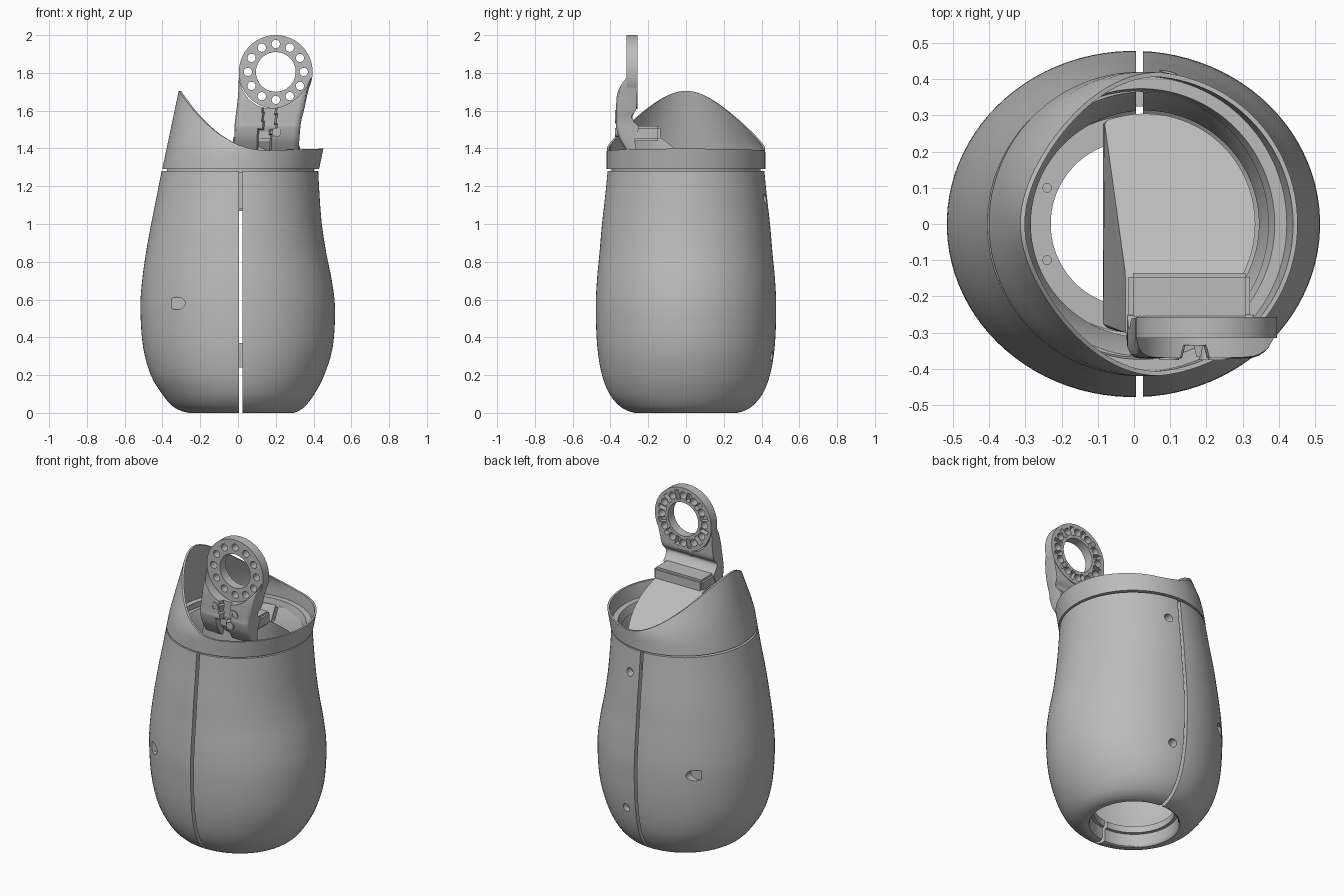
import bpy, bmesh
from math import sin, cos, pi, sqrt
from mathutils import Matrix, Vector

if "Cube" in bpy.data.objects:
    bpy.data.objects.remove(bpy.data.objects["Cube"], do_unlink=True)

grey = bpy.data.materials.new("plain_grey")
grey.use_nodes = True
grey.diffuse_color = (0.5, 0.5, 0.5, 1)
grey.node_tree.nodes["Principled BSDF"].inputs["Base Color"].default_value = (0.5, 0.5, 0.5, 1)


def finish(bm, name):
    bmesh.ops.recalc_face_normals(bm, faces=bm.faces)
    mesh = bpy.data.meshes.new(name)
    bm.to_mesh(mesh)
    bm.free()
    mesh.materials.append(grey)
    ob = bpy.data.objects.new(name, mesh)
    bpy.context.collection.objects.link(ob)
    return ob


def activate(ob):
    bpy.ops.object.select_all(action='DESELECT')
    ob.select_set(True)
    bpy.context.view_layer.objects.active = ob


def smooth(ob):
    activate(ob)
    bpy.ops.object.shade_smooth_by_angle()


def skin(name, rings, closed):
    """Join rings of points with quads; closed makes a tube wall, else cap the ends."""
    bm = bmesh.new()
    loops = [[bm.verts.new(p) for p in ring] for ring in rings]
    n = len(loops[0])
    pairs = list(zip(loops, loops[1:]))
    if closed:
        pairs.append((loops[-1], loops[0]))
    else:
        for a in (loops[0], loops[-1]):
            for i in range(n // 2 - 1):
                bm.faces.new((a[i], a[i + 1], a[n - 2 - i], a[n - 1 - i]))
    for a, b in pairs:
        for i in range(n):
            j = (i + 1) % n
            bm.faces.new((a[i], a[j], b[j], b[i]))
    return finish(bm, name)


def oval(z, xl, xr, ry, n=96):
    angles = [2 * pi * (i + 0.5) / n for i in range(n)]
    return [((xl + xr) / 2 + (xr - xl) / 2 * cos(t), ry * sin(t), z) for t in angles]


def refine(rows, steps=4):
    """Smooth curve through the rows."""
    out = []
    for i in range(len(rows) - 1):
        p = [Vector(rows[max(0, min(len(rows) - 1, i + k))]) for k in (-1, 0, 1, 2)]
        for s in range(steps):
            t = s / steps
            out.append(0.5 * (2 * p[1] + (p[2] - p[0]) * t
                              + (2 * p[0] - 5 * p[1] + 4 * p[2] - p[3]) * t ** 2
                              + (3 * p[1] - p[0] - 3 * p[2] + p[3]) * t ** 3))
    return out + [Vector(rows[-1])]


def add_box(bm, x0, x1, y0, y1, z0, z1):
    size = Matrix.Diagonal((x1 - x0, y1 - y0, z1 - z0, 1))
    place = Matrix.Translation(((x0 + x1) / 2, (y0 + y1) / 2, (z0 + z1) / 2))
    bmesh.ops.create_cube(bm, size=1, matrix=place @ size)


def add_rod(bm, x, z, y0, y1, r, squash=1.0, n=32):
    """Cylinder lying along y."""
    m = (Matrix.Translation((x, (y0 + y1) / 2, z)) @ Matrix.Diagonal((1, 1, squash, 1))
         @ Matrix.Rotation(pi / 2, 4, 'X'))
    bmesh.ops.create_cone(bm, cap_ends=True, segments=n, radius1=r, radius2=r,
                          depth=abs(y1 - y0), matrix=m)


def carve(ob, bm):
    cutter = finish(bm, "cutter")
    cutter.hide_render = True
    mod = ob.modifiers.new("carve", 'BOOLEAN')
    mod.operation, mod.solver, mod.object = 'DIFFERENCE', 'EXACT', cutter
    activate(ob)
    bpy.ops.object.modifier_apply(modifier=mod.name)
    bpy.data.objects.remove(cutter, do_unlink=True)


# Body shells: outer rows of height, right edge, left edge, half depth
outer = refine([(0, -.26, .295, .27), (.012, -.305, .325, .312), (.04, -.352, .36, .356),
                (.1, -.402, .405, .405), (.2, -.462, .457, .445), (.35, -.503, .502, .47),
                (.55, -.517, .514, .478), (.7, -.508, .497, .472), (.85, -.487, .467, .458),
                (1, -.46, .444, .445), (1.15, -.43, .432, .428), (1.28, -.405, .425, .415)])
neck = [(1.28, -.33, .385, .365), (1.18, -.285, .345, .313), (1.08, -.285, .345, .313)]
inner = [(z, a + .05, b - .05, d - .05) for z, a, b, d in reversed(outer) if .2 <= z < 1.06]
base = [(z, -r, r, r) for z, r in ((.12, .3), (.12, .23), (.08, .23), (.08, .25),
                                   (.02, .25), (.005, .255))]
body = skin("body_shells", [oval(*row) for row in list(outer) + neck + inner + base], True)

# Seam between the halves and blind screw holes
bm = bmesh.new()
add_box(bm, .005, .025, -.7, .7, -.1, 1.4)
for side in (-1, 1):
    add_rod(bm, -.325, .58, side * .6, side * .35, .045, .72)
    bmesh.ops.create_cone(bm, cap_ends=True, segments=16, radius1=.012, radius2=.012, depth=.03,
                          matrix=Matrix.Translation((-.24, side * .1, .12)))
add_rod(bm, .095, 1.135, .6, .37, .025)
add_rod(bm, .095, .30, .6, .41, .025)
carve(body, bm)
smooth(body)

# Lugs that join the halves at the back
bm = bmesh.new()
add_box(bm, -.03, .06, .34, .42, .24, .37)
add_box(bm, -.03, .06, .325, .40, 1.07, 1.2)
finish(bm, "seam_lugs")


# Collar: leaning tube with a swept rim, high on one side
def collar_point(t, z, k):
    return (.012 + .21 * (z - 1.28) + .415 * k * cos(t),
            .42 * k * sin(t) * (1 - max(0, z - 1.4)), z)


def rim_height(t):
    z = 1.4
    for _ in range(25):
        x = collar_point(t, z, 1)[0]
        goal = 1.39 + (1.58 * (.16 - x) ** 2.16 if x < .16 else .03 * (x - .16))
        z = (z + goal) / 2
    return z


angles = [2 * pi * i / 128 for i in range(128)]
rims = [rim_height(t) for t in angles]


def rim_ring(f, k):
    return [collar_point(t, 1.29 + f * (h - 1.29), k) for t, h in zip(angles, rims)]


def flat_ring(z, k):
    return [collar_point(t, z, k) for t in angles]


rings = [rim_ring(f, 1) for f in (0, .25, .5, .75, 1)]
rings += [rim_ring(f, .97) for f in (1, .75, .5, .25)]
rings += [flat_ring(1.315, .97), flat_ring(1.315, .89), flat_ring(1.27, .87),
          flat_ring(1.27, .94), flat_ring(1.29, .94)]
smooth(skin("collar", rings, True))

# Sloped mount inside the neck
bm = bmesh.new()
for i in range(72):
    t = 2 * pi * i / 72
    y = .305 * sin(t)
    x = min(.335, max(-.085, .03 + .305 * cos(t)))
    top = min(1.46, 1.12 + (.305 - y) * .77)
    bm.verts.new((x, y, 1.08))
    bm.verts.new((max(x, -.085 + (top - 1.12) * .18), y, top))
bmesh.ops.convex_hull(bm, input=bm.verts)
loose = [v for v in bm.verts if not v.link_faces]
bmesh.ops.delete(bm, geom=loose, context='VERTS')
smooth(finish(bm, "sloped_mount"))

# Foot of the arm
bm = bmesh.new()
add_box(bm, -.015, .32, -.33, -.135, 1.44, 1.52)
bmesh.ops.bevel(bm, geom=bm.edges[:], offset=.012, segments=2, affect='EDGES')
smooth(finish(bm, "arm_foot"))

# Arm: rows of height, side edges, front and back; its top hugs the ring
RING_X, RING_Z, RING_R = .2, 1.805, .195
arm_rows = refine([(1.38, -.02, .32, -.31, -.26), (1.45, -.02, .325, -.352, -.27),
                   (1.51, -.018, .33, -.37, -.25), (1.535, -.017, .333, -.37, -.27),
                   (1.57, -.013, .34, -.37, -.29), (1.605, -.008, .35, -.37, -.264),
                   (1.68, 0, .366, -.366, -.26), (1.76, .004, .386, -.345, -.26),
                   (1.82, .005, .395, -.325, -.26)])


def arm_section(z):
    for a, b in zip(arm_rows, arm_rows[1:]):
        if z <= b[0]:
            break
    return a.lerp(b, (z - a[0]) / (b[0] - a[0]))


COLUMNS, ROWS = 40, 44
rings = []
for j in range(ROWS + 1):
    front, back = [], []
    for i in range(COLUMNS + 1):
        u = i / COLUMNS
        x_top = .008 + .384 * u
        z_top = RING_Z - sqrt((RING_R - .002) ** 2 - (x_top - RING_X) ** 2)
        z = 1.38 + (z_top - 1.38) * j / ROWS
        _, xl, xr, yf, yb = arm_section(z)
        x = xl + (xr - xl) * u
        # rounded front corners and the stepped groove
        edge = max(0, 1 - min(u, 1 - u) / .1)
        yf += .03 * (1 - sqrt(1 - edge ** 2))
        if abs(x - (.167 if z > 1.5 else .137)) < .034:
            yf += .035
        front.append((x, yf, z))
        back.append((x, yb, z))
    rings.append(front + back[::-1])
smooth(skin("arm", rings, False))

# Screw heads on the arm
bm = bmesh.new()
add_rod(bm, .205, 1.485, -.376, -.32, .024)
add_rod(bm, .097, 1.577, -.376, -.34, .027)
add_rod(bm, .232, 1.56, -.376, -.34, .027)
heads = finish(bm, "arm_screws")
bm = bmesh.new()
for x, z in ((.097, 1.577), (.232, 1.56)):
    add_rod(bm, x, z, -.45, -.368, .012, n=16)
carve(heads, bm)
smooth(heads)

# Mounting ring with bolt holes and rear pockets
bm = bmesh.new()
add_rod(bm, RING_X, RING_Z, -.315, -.257, RING_R, n=96)
ring = finish(bm, "mounting_ring")
bm = bmesh.new()
add_rod(bm, RING_X, RING_Z, -.5, -.1, .105, n=64)
for i in range(12):
    t = 2 * pi * i / 12
    add_rod(bm, RING_X + .148 * cos(t), RING_Z + .148 * sin(t), -.5, -.1, .022, n=20)
    m = (Matrix.Translation((RING_X, -.26, RING_Z)) @ Matrix.Rotation(t + pi / 12, 4, 'Y')
         @ Matrix.Translation((.148, 0, 0)) @ Matrix.Diagonal((.055, .06, .026, 1)))
    bmesh.ops.create_cube(bm, size=1, matrix=m)
carve(ring, bm)
smooth(ring)
